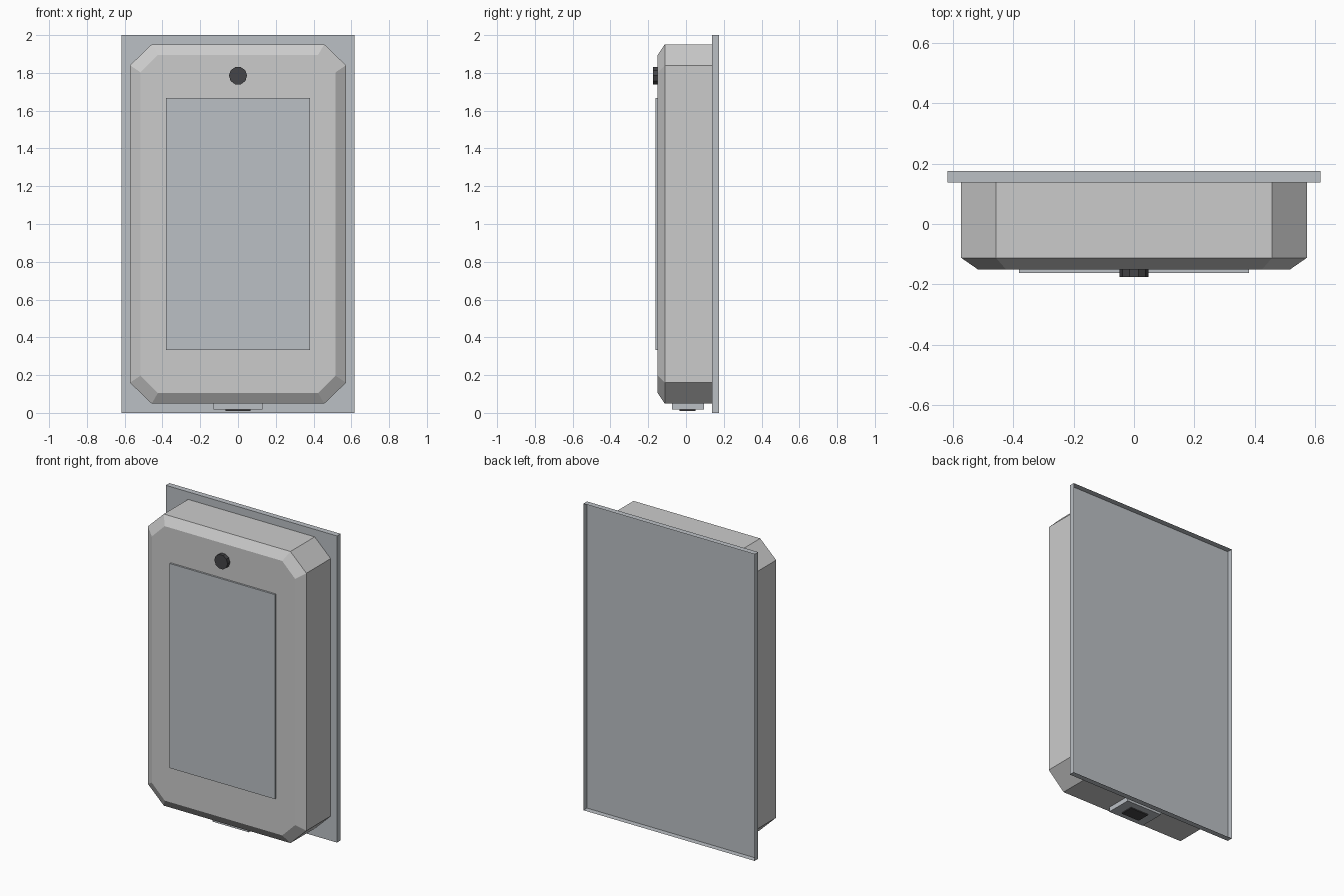
import bpy, bmesh, math

if "Cube" in bpy.data.objects:
    bpy.data.objects.remove(bpy.data.objects["Cube"])


def material(name, rgb):
    m = bpy.data.materials.new(name)
    m.diffuse_color = (*rgb, 1)
    m.use_nodes = True
    m.node_tree.nodes["Principled BSDF"].inputs["Base Color"].default_value = m.diffuse_color
    return m


shell = material("light_grey", (0.8, 0.8, 0.81))
steel = material("blue_grey", (0.5, 0.53, 0.56))
dark = material("dark", (0.06, 0.06, 0.065))


def finish(name, bm, mat):
    me = bpy.data.meshes.new(name)
    bm.to_mesh(me)
    bm.free()
    ob = bpy.data.objects.new(name, me)
    bpy.context.collection.objects.link(ob)
    me.materials.append(mat)
    return ob


def box(name, half_x, y, z, mat, open_back=False):
    bm = bmesh.new()
    bmesh.ops.create_cube(bm, size=1)
    if open_back:
        back = [f for f in bm.faces if f.normal.y > 0.5]
        bmesh.ops.delete(bm, geom=back, context='FACES_ONLY')
    for v in bm.verts:
        v.co = (v.co.x * 2 * half_x,
                y[0] + (v.co.y + 0.5) * (y[1] - y[0]),
                z[0] + (v.co.z + 0.5) * (z[1] - z[0]))
    return finish(name, bm, mat)


def octagon(bm, y, hx, hz, cx, cz):
    # half sizes hx, hz; corner cuts start at cx, cz
    pts = [(cx, hz), (hx, cz), (hx, -cz), (cx, -hz),
           (-cx, -hz), (-hx, -cz), (-hx, cz), (-cx, hz)]
    return [bm.verts.new((px, y, 1 + pz)) for px, pz in pts]


# Housing: cut-corner shell with a bevelled front rim, open against the plate
bm = bmesh.new()
rings = [octagon(bm, 0.138, 0.572, 0.951, 0.457, 0.84),
         octagon(bm, -0.112, 0.572, 0.951, 0.457, 0.84),
         octagon(bm, -0.15, 0.517, 0.895, 0.424, 0.803)]
for a, b in zip(rings, rings[1:]):
    for i in range(8):
        j = (i + 1) % 8
        bm.faces.new((a[i], a[j], b[j], b[i]))
bm.faces.new(rings[-1])
bmesh.ops.recalc_face_normals(bm, faces=bm.faces)
finish("housing", bm, shell)

# Back plate: shallow tray open to the rear
box("back_plate", 0.618, (0.138, 0.175), (0, 2), steel, open_back=True)

# Front panel and the underside socket
box("front_panel", 0.38, (-0.162, -0.145), (0.334, 1.668), steel)
box("socket_block", 0.13, (-0.075, 0.096), (0.018, 0.06), steel)
box("socket_opening", 0.066, (-0.035, 0.051), (0.011, 0.03), dark)

# Round button above the panel
bpy.ops.mesh.primitive_cylinder_add(vertices=10, radius=0.048, depth=0.03,
                                    location=(0, -0.16, 1.785),
                                    rotation=(math.pi / 2, math.pi / 2, 0))
button = bpy.context.object
button.name = "button"
button.data.materials.append(dark)
